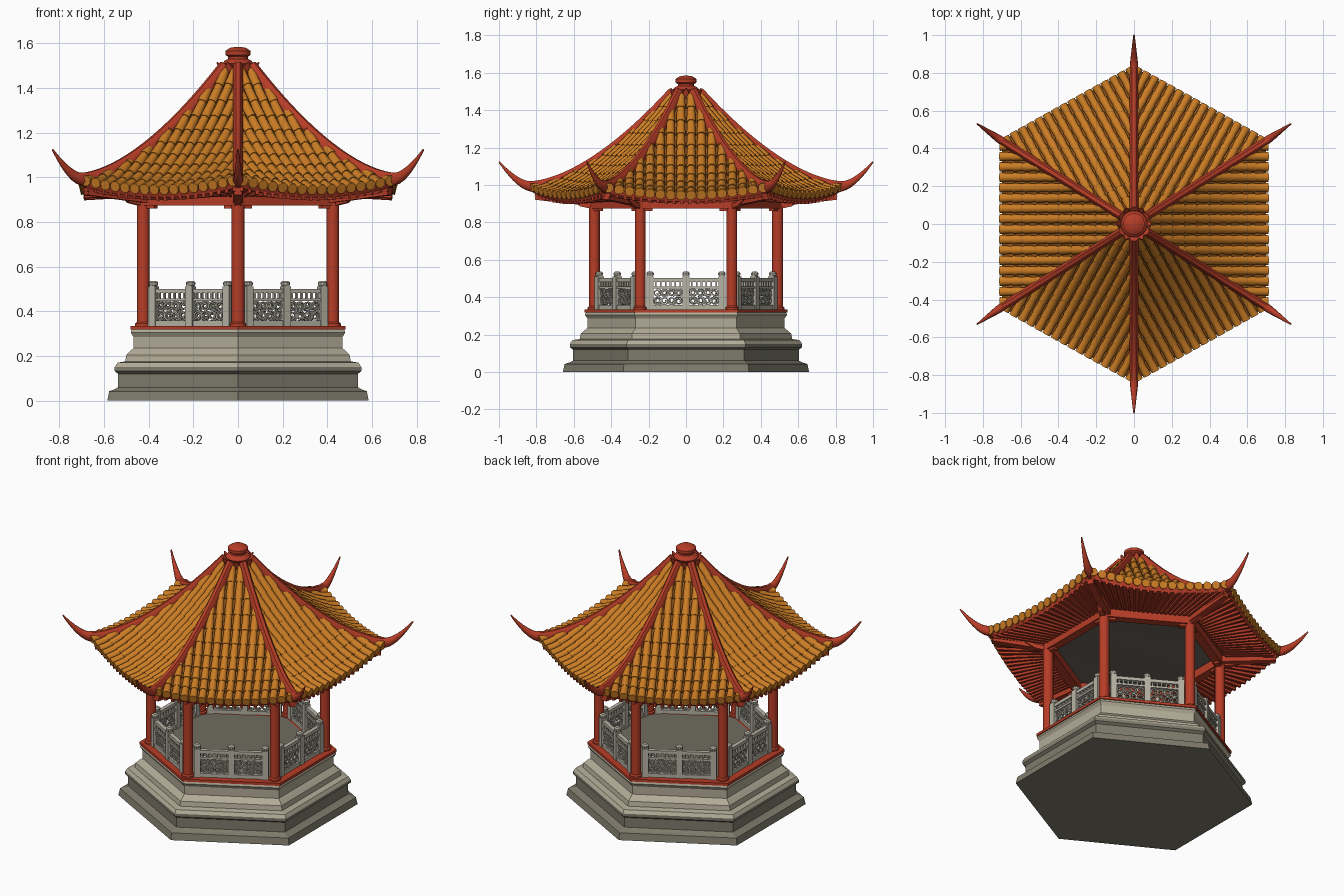
import bpy, bmesh, math, random
from mathutils import Vector, Matrix

if "Cube" in bpy.data.objects:
    bpy.data.objects.remove(bpy.data.objects["Cube"])

random.seed(4)


def material(name, rgb):
    m = bpy.data.materials.new(name)
    m.diffuse_color = (*rgb, 1)
    m.use_nodes = True
    m.node_tree.nodes["Principled BSDF"].inputs["Base Color"].default_value = m.diffuse_color
    return m


RED = material("red paint", (0.47, 0.046, 0.02))
ORANGE = material("orange tile", (0.60, 0.205, 0.018))
VALLEY = material("dark orange valley", (0.33, 0.10, 0.012))
PALE = material("pale stone", (0.45, 0.41, 0.31))
DARK = material("grey stone", (0.21, 0.20, 0.15))
FLOOR = material("floor stone", (0.16, 0.15, 0.115))
RAIL = material("carved rail stone", (0.47, 0.45, 0.37))
CEIL = material("ceiling grey", (0.15, 0.13, 0.11))


def finish(name, bm, mats, smooth=None):
    bmesh.ops.recalc_face_normals(bm, faces=bm.faces[:])
    me = bpy.data.meshes.new(name)
    bm.to_mesh(me)
    bm.free()
    ob = bpy.data.objects.new(name, me)
    bpy.context.collection.objects.link(ob)
    for m in mats:
        me.materials.append(m)
    if smooth:
        bpy.ops.object.select_all(action='DESELECT')
        ob.select_set(True)
        bpy.context.view_layer.objects.active = ob
        bpy.ops.object.shade_smooth_by_angle(angle=math.radians(smooth))
    return ob


def loft(bm, rings, mats=None, caps=(0, 0)):
    vs = [[bm.verts.new(p) for p in r] for r in rings]
    n = len(vs[0])
    for k in range(len(vs) - 1):
        for j in range(n):
            f = bm.faces.new((vs[k][j], vs[k][(j + 1) % n], vs[k + 1][(j + 1) % n], vs[k + 1][j]))
            f.material_index = mats[k] if mats else 0
    bm.faces.new(vs[0]).material_index = caps[0]
    bm.faces.new(vs[-1]).material_index = caps[1]


def sweep(bm, pts, sizes, n=8, up=Vector((0, 0, 1))):
    """Tube of n sides along pts; sizes gives (half width, half height) per point."""
    rings = []
    for k, p in enumerate(pts):
        t = pts[min(k + 1, len(pts) - 1)] - pts[max(k - 1, 0)]
        side = t.cross(up).normalized()
        nor = side.cross(t).normalized()
        w, h = sizes[k]
        rings.append([p + side * w * math.cos(a) + nor * h * math.sin(a)
                      for a in (math.tau * (j + 0.5) / n for j in range(n))])
    loft(bm, rings)


def lathe(bm, prof, n=16, at=(0, 0)):
    loft(bm, [[Vector((at[0] + r * math.cos(math.tau * j / n), at[1] + r * math.sin(math.tau * j / n), z))
               for j in range(n)] for r, z in prof])


def box(bm, mat, c, s):
    bmesh.ops.create_cube(bm, size=1, matrix=mat @ Matrix.Translation(c) @ Matrix.Diagonal((*s, 1)))


def hexagon(a, z):
    return [Vector((x * a, y * a, z)) for x, y in
            ((0, 1.125), (-1, .575), (-1, -.575), (0, -1.125), (1, -.575), (1, .575))]


# Stepped stone base: grey lower tier, pale upper tier
prof = [(.585, 0), (.577, .042), (.555, .05), (.537, .06), (.537, .12), (.552, .132), (.552, .15),
        (.54, .17), (.505, .176), (.5, .205), (.485, .22), (.468, .235), (.468, .285), (.48, .305), (.475, .32)]
bm = bmesh.new()
loft(bm, [hexagon(a, z) for a, z in prof], [1 if z < .17 else 0 for a, z in prof[1:]] , (1, 0))
finish("stone_base", bm, [PALE, DARK])

# Red floor rim and grey floor
bm = bmesh.new()
loft(bm, [hexagon(.482, .319), hexagon(.482, .335), hexagon(.41, .335)], None, (0, 1))
finish("floor_slab", bm, [RED, FLOOR])

# Columns with lintels between them
COL = [Vector((.49 * math.cos(math.radians(90 + 60 * i)), .49 * math.sin(math.radians(90 + 60 * i)), 0))
       for i in range(6)]
SIDES = []
for i in range(6):
    a, b = COL[i], COL[(i + 1) % 6]
    SIDES.append(Matrix.Translation((a + b) / 2) @ Matrix.Rotation(math.atan2(b.y - a.y, b.x - a.x), 4, 'Z'))
bm = bmesh.new()
for c in COL:
    lathe(bm, [(.036, .33), (.036, .345), (.029, .352), (.029, .925)], 16, c)
finish("columns", bm, [RED], 40)
bm = bmesh.new()
for m in SIDES:
    box(bm, m, (0, 0, .902), (.51, .05, .055))
    for s in (-1, 1):  # small corbels beside the columns
        box(bm, m, (s * .205, 0, .868), (.05, .03, .014))
finish("lintels", bm, [RED])

# Balustrades: posts, rails, small balusters and pierced scrollwork
posts, rails, scrolls = bmesh.new(), bmesh.new(), bmesh.new()
for m in SIDES:
    for x in (-.192, 0, .192):
        box(posts, m, (x, 0, .423), (.036, .036, .176))
        box(posts, m, (x, 0, .514), (.026, .026, .012))
        p = m @ Vector((x, 0, 0))
        lathe(posts, [(.018, .515), (.021, .52), (.021, .529), (.013, .536)], 10, p)
    for z, h in ((.346, .024), (.452, .012), (.491, .02)):
        box(rails, m, (0, 0, z), (.385, .024, h))
    up = (m.to_3x3() @ Vector((0, 1, 0)))
    for s in (-1, 1):
        for k in range(6):
            box(rails, m, (s * (.031 + k * .026), 0, .469), (.009, .014, .03))
        for k in range(4):
            for r in range(2):
                cx, cz = s * (.096 + (k - 1.5) * .038), .402 + (r - .5) * .044
                ph, d = random.uniform(0, 6.28), random.choice((-1, 1))
                pts = []
                for q in range(15):
                    a, rad = ph + d * q * .72, .024 - .0012 * q
                    pts.append(m @ Vector((cx + rad * math.cos(a), 0, cz + rad * math.sin(a))))
                sweep(scrolls, pts, [(.0045, .008)] * 15, 4, up)
finish("balustrade_posts", posts, [RAIL])
finish("balustrade_rails", rails, [RAIL])
finish("balustrade_scrolls", scrolls, [RAIL])

# Roof surface: hip profile, with eaves that sag between the upturned corners
CORNER = [Vector(p) for p in ((0, .83, 0), (-.7, .44, 0), (-.7, -.44, 0), (0, -.83, 0), (.7, -.44, 0), (.7, .44, 0))]
TIP = [Vector(p) for p in ((0, 1, 0), (-.83, .53, 0), (-.83, -.53, 0), (0, -1, 0), (.83, -.53, 0), (.83, .53, 0))]


def roof(i, u, t, dz=0):
    p = CORNER[i].lerp(CORNER[(i + 1) % 6], u) * t
    p.z = .985 + .58 * max(0, 1 - t) ** 1.65 - .045 * t ** 3 * (1 - (2 * u - 1) ** 2) + dz
    return p


def soffit(i, u, t, dz=0):
    p = roof(i, u, t)
    k = (t - .62) / .36
    p.z = .925 * (1 - k) + (roof(i, u, 1).z - .03) * k + dz
    return p


def around(f, t):
    return [f(i, j / 16, t) for i in range(6) for j in range(16)]


# Deck, eave fascia, soffit and ceiling as one closed shell
bm = bmesh.new()
ts = [.06 + .94 * k / 16 for k in range(17)]
rings = [around(roof, t) for t in ts] + [around(soffit, .98), around(soffit, .62)]
loft(bm, rings, [0] * 16 + [1, 1], (1, 2))
finish("roof_deck", bm, [VALLEY, RED, CEIL], 30)

# Tile rows running down each slope, in overlapping tapered tiles
bm = bmesh.new()
ROWS = 16
for i in range(6):
    L = (CORNER[i] - CORNER[(i + 1) % 6]).length
    r = L / ROWS / 2
    for k in range(ROWS):
        s = (k + .5) / ROWS - .5
        t0 = max(.1, 2 * abs(s))
        cuts = [t0] + [c / 11 for c in range(1, 12) if c / 11 > t0 + .015] + [1.012]
        if cuts[-2] > .99:
            cuts.pop(-2)
        pts, sz = [], []
        for a, b in zip(cuts, cuts[1:]):
            for t, q in ((a, .80), ((a + b) / 2, .89), (b, .98)):
                pts.append(roof(i, .5 + s / max(t, 2 * abs(s)), t, .006))
                sz.append((r * q, r * q))
        sweep(bm, pts, sz, 8)
finish("roof_tiles", bm, [ORANGE], 50)

# Hip ridges that sweep out into upturned horns
bm = bmesh.new()
for i in range(6):
    pts = [roof(i, 0, .08 + .9 * k / 18, .004) for k in range(19)]
    sz = [(.025, .034)] * 19
    for k in range(1, 9):
        q = k / 8
        p = CORNER[i].lerp(TIP[i], q)
        p.z = .992 + .132 * q ** 1.6
        pts.append(p)
        sz.append((.025 - .021 * q, .03 - .026 * q))
    sweep(bm, pts, sz, 8)
finish("hip_ridges", bm, [RED], 50)

# Rafters and corner beams under the eaves
bm = bmesh.new()
for i in range(6):
    for k in range(20):
        u = (k + .5) / 20
        sweep(bm, [soffit(i, u, .64, -.004), soffit(i, u, .985, -.004)], [(.010, .013)] * 2, 4)
    pts = [soffit(i, 0, t, -.012) for t in (.56, .75, .9, .97)]
    sweep(bm, pts, [(.032, .036), (.03, .034), (.028, .032), (.026, .03)], 4)
    # bracket arms reaching out from each column head
    out = CORNER[i].normalized()
    a = COL[i] + Vector((0, 0, .885))
    sweep(bm, [a, a + out * .07 + Vector((0, 0, .012)), a + out * .13 + Vector((0, 0, .045))],
          [(.022, .022), (.02, .018), (.012, .01)], 4)
finish("eave_rafters", bm, [RED])

# Finial with lotus petals and knob
bm = bmesh.new()
lathe(bm, [(.088, 1.41), (.085, 1.445), (.066, 1.465), (.06, 1.495), (.07, 1.51), (.06, 1.522), (.044, 1.53),
           (.044, 1.54), (.057, 1.548), (.057, 1.566), (.035, 1.58), (.012, 1.584)], 24)
for k in range(12):
    d = Vector((math.cos(k * math.pi / 6), math.sin(k * math.pi / 6), 0))
    z = .012 * (k % 2)
    path = [d * r + Vector((0, 0, h - z)) for r, h in ((.055, 1.45), (.072, 1.47), (.08, 1.495), (.094, 1.516))]
    sweep(bm, path, [(.018, .012), (.022, .012), (.018, .009), (.003, .003)], 6)
finish("finial", bm, [RED], 40)
